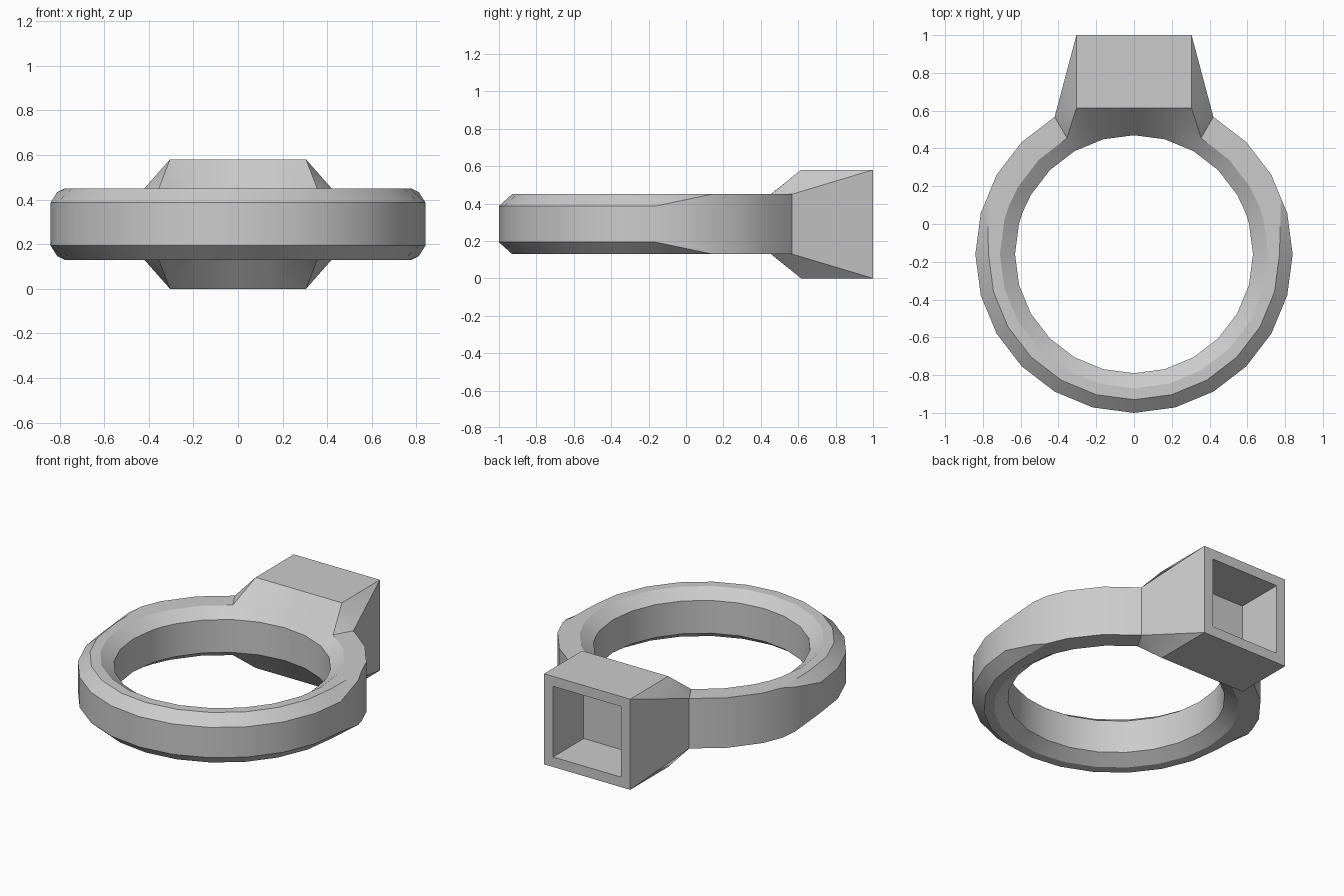
import bpy, bmesh
from math import sin, cos, radians

cube = bpy.data.objects.get("Cube")
if cube:
    bpy.data.objects.remove(cube)

# Main dimensions
RING_Y, MID_Z = -0.16, 0.29
OUTER, INNER, CHAMFER = 0.84, 0.63, 0.71
HALF_BAND, INNER_HALF = 0.16, 0.105
HEAD_X, HEAD_Z, HEAD_FRONT, HEAD_BACK = 0.305, 0.29, 0.615, 1.0
RIM, DEPTH = 0.064, 0.31

metal = bpy.data.materials.new("grey metal")
metal.use_nodes = True
grey = (0.6, 0.6, 0.6, 1)
metal.diffuse_color = grey
metal.node_tree.nodes["Principled BSDF"].inputs["Base Color"].default_value = grey

bm = bmesh.new()


def polar(radius, angle, z):
    a = radians(angle)
    return bm.verts.new((radius * cos(a), RING_Y + radius * sin(a), MID_Z + z))


def section(angle):
    """Closed band section; the outer chamfer fades out towards the head."""
    rise = OUTER * sin(radians(angle))
    keep = 1 - min(1, max(0, rise / 0.30))
    outer = OUTER if angle % 15 == 0 else OUTER * cos(radians(7.5))
    shoulder = outer - 0.07 * keep ** 0.5
    half = HALF_BAND - 0.063 * keep
    upper = [(outer, half), (shoulder, HALF_BAND), (CHAMFER, HALF_BAND), (INNER, INNER_HALF)]
    loop = upper + [(r, -z) for r, z in reversed(upper)]
    return [polar(r, angle, z) for r, z in loop]


# Band, running round the front from one side of the head to the other
angles = sorted(list(range(120, 421, 15)) + [159, 381])
sections = [section(a) for a in angles]
for a, b in zip(sections, sections[1:]):
    for i in range(8):
        j = (i + 1) % 8
        bm.faces.new((a[i], a[j], b[j], b[i]))

# Inner wall and sloped shoulders below the head
arc = range(60, 121, 15)
walls, edges = {}, {}
for s in (1, -1):
    walls[s] = [polar(INNER, a, s * INNER_HALF) for a in arc]
    edges[s] = [bm.verts.new((HEAD_X * (90 - a) / 30, HEAD_FRONT, MID_Z + s * HEAD_Z)) for a in arc]
for i in range(len(arc) - 1):
    bm.faces.new((walls[1][i], walls[1][i + 1], walls[-1][i + 1], walls[-1][i]))
    for s in (1, -1):
        bm.faces.new((walls[s][i], walls[s][i + 1], edges[s][i + 1], edges[s][i]))

# Flared sides and the top and bottom of the head
back = {(x, s): bm.verts.new((x * HEAD_X, HEAD_BACK, MID_Z + s * HEAD_Z))
        for x in (1, -1) for s in (1, -1)}
for s in (1, -1):
    bm.faces.new(edges[s] + [back[-1, s], back[1, s]])
for x, angle, end in ((1, 60, 0), (-1, 120, -1)):
    foot = {}
    for s in (1, -1):
        foot[s] = polar(OUTER, angle, s * HALF_BAND)
        chamfer = polar(CHAMFER, angle, s * HALF_BAND)
        corner = edges[s][end]
        bm.faces.new((walls[s][end], chamfer, corner))
        bm.faces.new((chamfer, foot[s], corner))
        bm.faces.new((foot[s], back[x, s], corner))
    bm.faces.new((foot[1], back[x, 1], back[x, -1], foot[-1]))

# Square socket with a rim in the back of the head
order = [(1, 1), (-1, 1), (-1, -1), (1, -1)]
mouth, floor = [
    [bm.verts.new((x * (HEAD_X - RIM), y, MID_Z + s * (HEAD_Z - RIM))) for x, s in order]
    for y in (HEAD_BACK, HEAD_BACK - DEPTH)]
outline = [back[k] for k in order]
for a, b in ((outline, mouth), (mouth, floor)):
    for i in range(4):
        j = (i + 1) % 4
        bm.faces.new((a[i], a[j], b[j], b[i]))
bm.faces.new(floor)

# Weld the seams and finish
bmesh.ops.remove_doubles(bm, verts=bm.verts, dist=0.0005)
bmesh.ops.recalc_face_normals(bm, faces=bm.faces)
mesh = bpy.data.meshes.new("ring_with_socket")
bm.to_mesh(mesh)
bm.free()
mesh.materials.append(metal)
ring = bpy.data.objects.new("ring_with_socket", mesh)
bpy.context.collection.objects.link(ring)
bpy.context.view_layer.objects.active = ring
ring.select_set(True)
bpy.ops.object.shade_smooth_by_angle(angle=radians(25))
